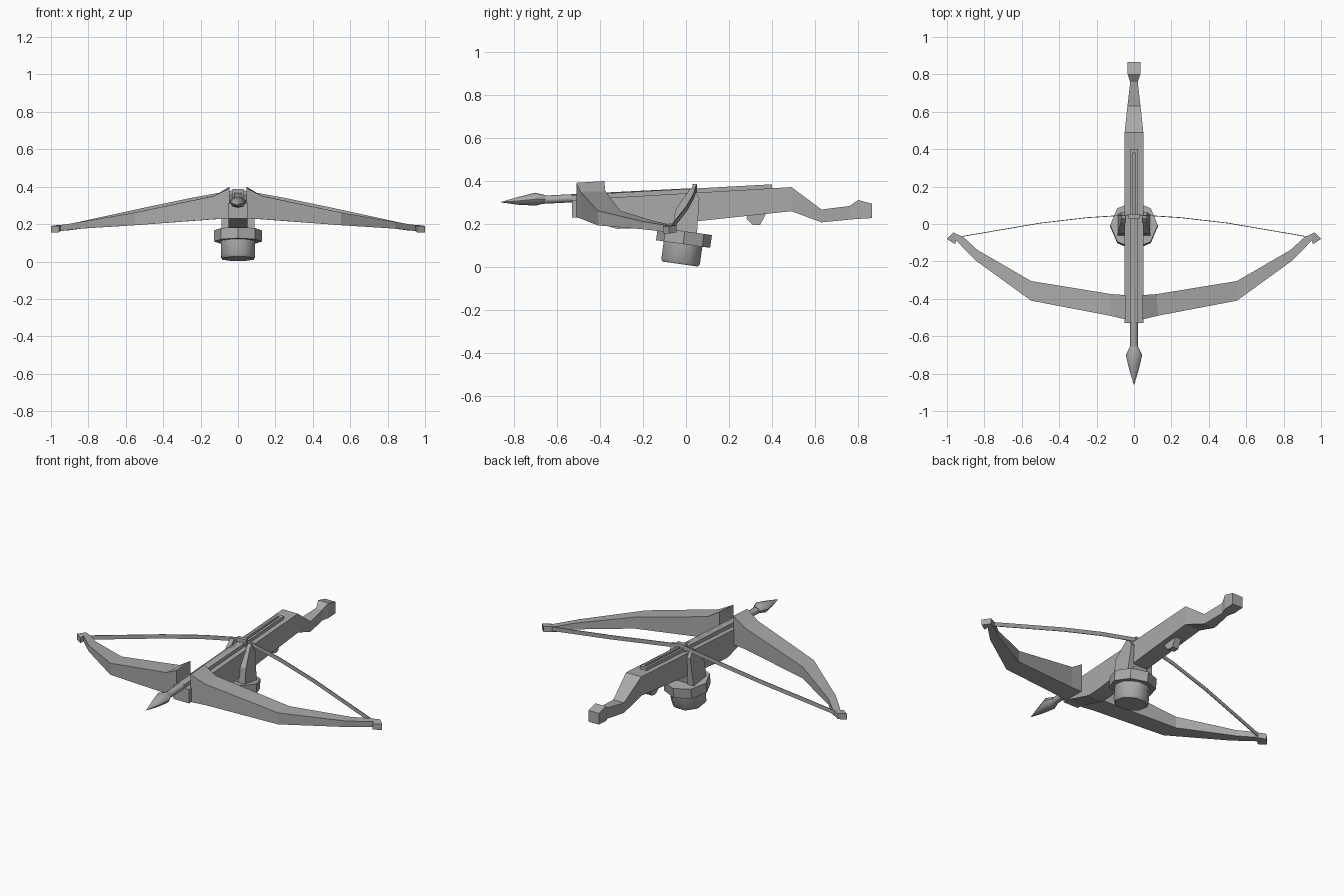
import bpy, bmesh, math
from mathutils import Matrix, Vector

if "Cube" in bpy.data.objects:
    bpy.data.objects.remove(bpy.data.objects["Cube"])

grey = bpy.data.materials.new("mid_grey")
grey.diffuse_color = (0.4, 0.4, 0.4, 1)
grey.use_nodes = True
grey.node_tree.nodes["Principled BSDF"].inputs["Base Color"].default_value = grey.diffuse_color


def finish(name, bm, smooth=False):
    bmesh.ops.recalc_face_normals(bm, faces=bm.faces)
    me = bpy.data.meshes.new(name)
    bm.to_mesh(me)
    bm.free()
    me.materials.append(grey)
    ob = bpy.data.objects.new(name, me)
    bpy.context.collection.objects.link(ob)
    if smooth:
        bpy.ops.object.select_all(action='DESELECT')
        ob.select_set(True)
        bpy.context.view_layer.objects.active = ob
        bpy.ops.object.shade_smooth_by_angle(angle=math.radians(50))
    return ob


def loft(name, rings, smooth=False):
    """Skin a row of equal-sized rings and cap both ends."""
    bm = bmesh.new()
    rows = [[bm.verts.new(p) for p in r] for r in rings]
    n = len(rows[0])
    for a, b in zip(rows, rows[1:]):
        for i in range(n):
            j = (i + 1) % n
            bm.faces.new((a[i], a[j], b[j], b[i]))
    bm.faces.new(rows[0])
    bm.faces.new(rows[-1][::-1])
    return finish(name, bm, smooth)


def box_ring(y, top, bot, x0, x1):
    return [(x0, y, bot), (x1, y, bot), (x1, y, top), (x0, y, top)]


def round_ring(y, z, r, rz, n=8):
    return [(r * math.cos(2 * math.pi * i / n), y, z + rz * math.sin(2 * math.pi * i / n))
            for i in range(n)]


def rail_z(y):
    return 0.365 + 0.054 * (y - 0.4)


# Stock: y, top, bottom, half width
stock = [(-.53, .312, .23, .05), (-.50, .314, .23, .05), (-.32, .325, .178, .05),
         (-.26, .328, .18, .05), (.49, .372, .26, .05), (.63, .268, .208, .035),
         (.76, .284, .221, .02), (.80, .312, .224, .034), (.865, .295, .228, .034)]
loft("stock", [box_ring(y, t, b, -w, w) for y, t, b, w in stock])

# Bolt groove: two raised rails with an end stop
for s, side in ((-1, "left"), (1, "right")):
    loft(side + "_rail", [box_ring(y, rail_z(y) + .02, rail_z(y) - .02, s * .007, s * .021)
                          for y in (-.53, .4)])
loft("rail_stop", [box_ring(y, rail_z(y) + .02, rail_z(y) - .02, -.007, .007)
                   for y in (.38, .4)])

# Bolt with leaf-shaped head
loft("bolt_shaft", [round_ring(y, .32 + .05 * (y + .53), .021, .019)
                    for y in (-.68, .03)], True)
head = [(-.86, .302, .001, .001), (-.78, .308, .025, .018), (-.70, .316, .044, .030),
        (-.655, .316, .022, .019)]
loft("bolt_head", [round_ring(*h) for h in head], True)

# Bow limbs: front xy, back xy, front top, back top, bottom
limb = [((.045, -.51), (.045, -.38), .392, .40, .23),
        ((.13, -.49), (.12, -.375), .35, .353, .226),
        ((.55, -.41), (.55, -.305), .262, .262, .194),
        ((.84, -.20), (.835, -.14), .212, .212, .176),
        ((.925, -.115), (.91, -.072), .198, .198, .166),
        ((.95, -.088), (.965, -.045), .195, .195, .162),
        ((.957, -.108), (1.0, -.08), .19, .19, .156)]
for s, side in ((-1, "left"), (1, "right")):
    loft(side + "_bow_limb", [[(s * f[0], f[1], b), (s * k[0], k[1], b),
                               (s * k[0], k[1], tk), (s * f[0], f[1], tf)]
                              for f, k, tf, tk, b in limb])

# Bowstring: thin upright ribbon
half = [(.94, -.07, .18), (.5, .005, .276), (.25, .034, .328), (.03, .048, .368)]
path = [(-x, y, z) for x, y, z in half] + half[::-1]
loft("bowstring", [[(x, y - .002, z - .012), (x, y + .002, z - .012),
                    (x, y + .002, z + .012), (x, y - .002, z + .012)] for x, y, z in path])
loft("string_catch", [box_ring(y, .387, .34, -.03, .03) for y in (.03, .052)])

# Tilted swivel mount
tilt = Matrix.Translation((-0.0, -.01, .133)) @ Matrix.Rotation(math.radians(-8), 4, 'X')


def mount_ring(r, z, turn, n=8):
    return [tilt @ Vector((r * math.cos(2 * math.pi * i / n + turn),
                           r * math.sin(2 * math.pi * i / n + turn), z)) for i in range(n)]


loft("mount_collar", [mount_ring(.127, z, 0) for z in (-.026, .034)])
loft("mount_socket", [mount_ring(.09, -.12, math.pi / 8), mount_ring(.098, -.108, math.pi / 8),
                      mount_ring(.098, -.02, math.pi / 8)], True)
loft("mount_neck", [mount_ring(.068, z, math.pi / 4, 4) for z in (.02, .12)])

# Fork arms gripping the stock
arm = [(-.065, .155), (-.05, .265), (.012, .355), (.03, .372), (.062, .32), (.05, .14)]
for s, side in ((-1, "left"), (1, "right")):
    loft(side + "_fork_arm", [[(s * .046, y, z) for y, z in arm],
                              [(s * (.088 if z < .3 else .07), y, z) for y, z in arm]])

# Trigger
trigger = [(.28, .225), (.305, .2), (.32, .195), (.345, .197), (.372, .25), (.29, .25)]
loft("trigger", [[(x, y, z) for y, z in trigger] for x in (-.02, .02)])
